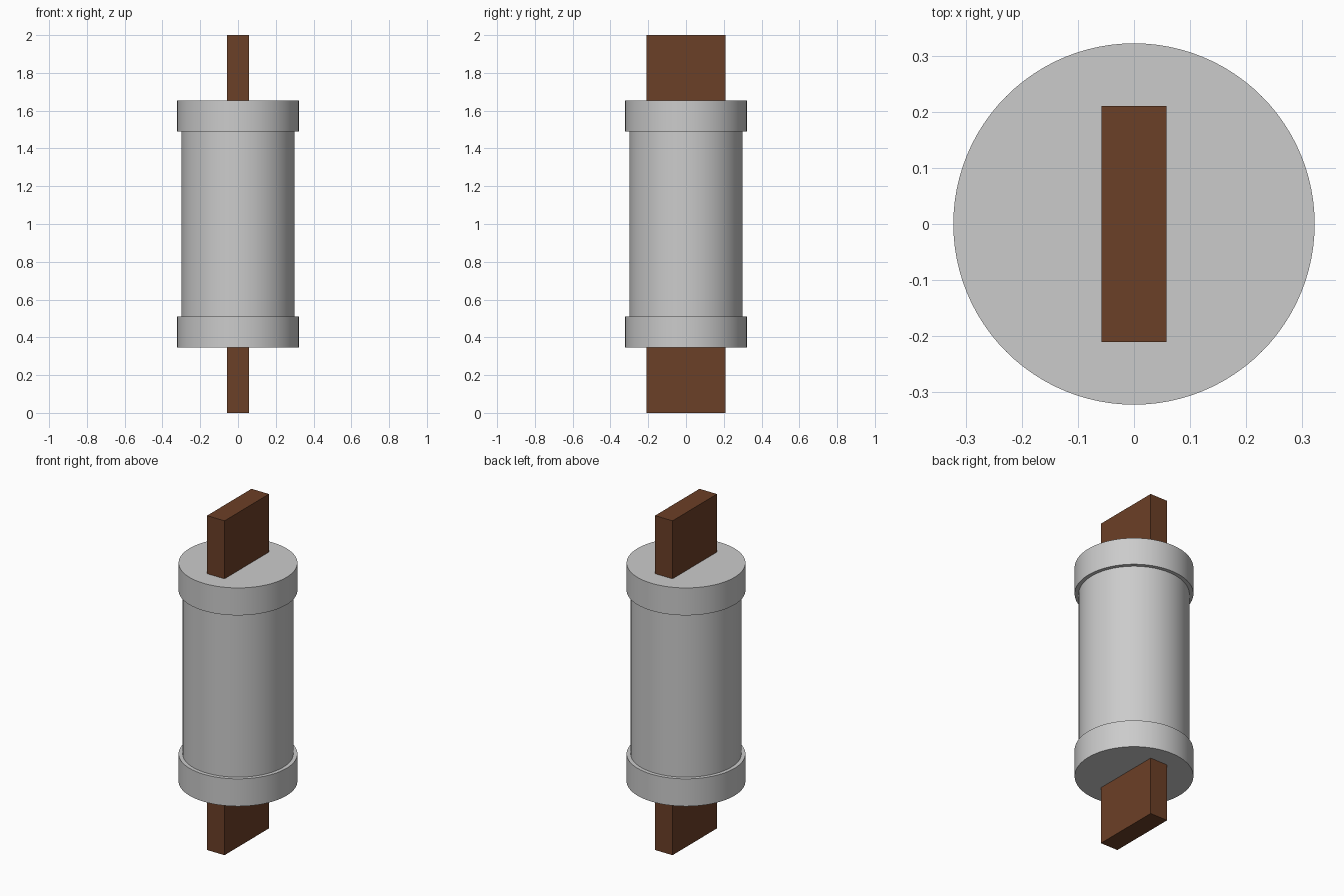
import bpy
from math import radians

if "Cube" in bpy.data.objects:
    bpy.data.objects.remove(bpy.data.objects["Cube"])

H = 2.0                      # total height
CAP_LOW, CAP_HIGH = 0.347, 0.511
BODY_R, CAP_R = 0.30, 0.322
BLADE_X, BLADE_Y = 0.116, 0.42

copper = bpy.data.materials.new("brown_metal")
copper.diffuse_color = (0.148, 0.05, 0.02, 1)
copper.use_nodes = True
copper.node_tree.nodes["Principled BSDF"].inputs["Base Color"].default_value = copper.diffuse_color


def cylinder(name, radius, z0, z1):
    bpy.ops.mesh.primitive_cylinder_add(vertices=96, radius=radius, depth=z1 - z0,
                                        location=(0, 0, (z0 + z1) / 2))
    ob = bpy.context.object
    ob.name = name
    bpy.ops.object.shade_smooth_by_angle(angle=radians(30))
    return ob


def blade(name, z0, z1):
    bpy.ops.mesh.primitive_cube_add(size=1, location=(0, 0, (z0 + z1) / 2))
    ob = bpy.context.object
    ob.name = name
    ob.scale = (BLADE_X, BLADE_Y, z1 - z0)
    bpy.ops.object.transform_apply(location=False, rotation=False, scale=True)
    ob.data.materials.append(copper)
    return ob


# Barrel, tucked slightly into both end caps
cylinder("barrel", BODY_R, CAP_HIGH - 0.02, H - CAP_HIGH + 0.02)

# End caps
cylinder("lower_cap", CAP_R, CAP_LOW, CAP_HIGH)
cylinder("upper_cap", CAP_R, H - CAP_HIGH, H - CAP_LOW)

# Flat contact blades, seated slightly into the caps
blade("lower_blade", 0, CAP_LOW + 0.02)
blade("upper_blade", H - CAP_LOW - 0.02, H)
